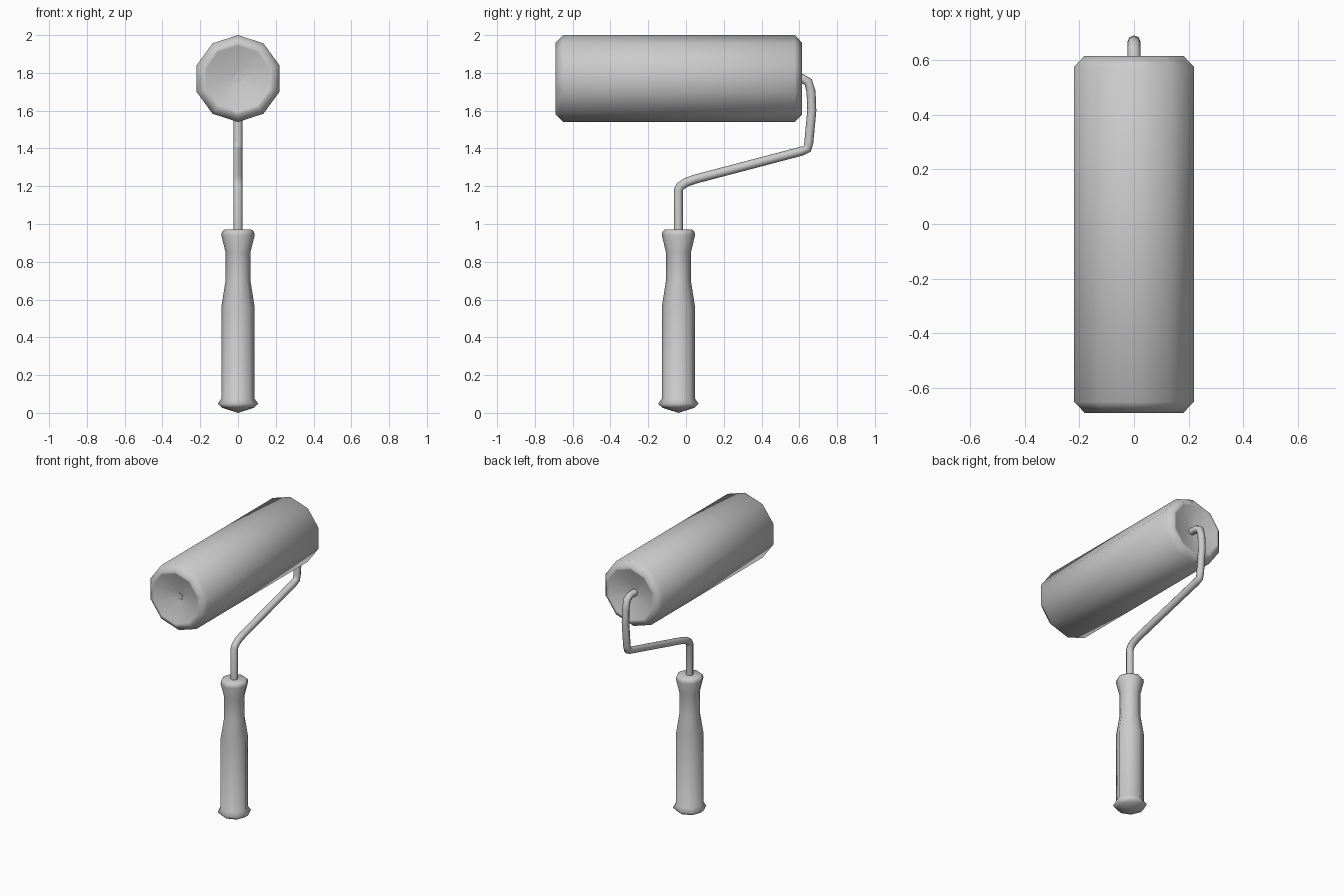
import bpy, bmesh
from math import sin, cos, pi

if "Cube" in bpy.data.objects:
    bpy.data.objects.remove(bpy.data.objects["Cube"])


def lathe(name, profile, sides, axis, centre):
    """Revolve (radius, position) points round a z or y axis; radius 0 makes a pole."""
    bm = bmesh.new()
    rings = []
    for r, h in profile:
        ring = []
        for i in range(1 if r == 0 else sides):
            a = 2 * pi * i / sides + pi / 2
            u, v = r * cos(a), r * sin(a)
            co = (u, v, h) if axis == 'Z' else (u, h, v)
            ring.append(bm.verts.new([c + d for c, d in zip(co, centre)]))
        rings.append(ring)
    for a, b in zip(rings, rings[1:]):
        for i in range(sides):
            j = (i + 1) % sides
            quad = [a[i % len(a)], a[j % len(a)], b[j % len(b)], b[i % len(b)]]
            bm.faces.new(list(dict.fromkeys(quad)))
    bmesh.ops.recalc_face_normals(bm, faces=bm.faces)
    for f in bm.faces:
        f.smooth = True
    mesh = bpy.data.meshes.new(name)
    bm.to_mesh(mesh)
    bm.free()
    ob = bpy.data.objects.new(name, mesh)
    bpy.context.collection.objects.link(ob)
    return ob


# Roller sleeve: ten sides, chamfered rims, dished ends
lathe("roller_sleeve",
      [(0, -0.64), (0.02, -0.64), (0.175, -0.685), (0.19, -0.69), (0.23, -0.65),
       (0.23, 0.575), (0.19, 0.615), (0.175, 0.61), (0.02, 0.565), (0, 0.565)],
      10, 'Y', (0, 0, 1.77))

# Handle: flared foot, straight grip, narrow neck and collar
lathe("handle",
      [(0, 0.0), (0.085, 0.027), (0.107, 0.048), (0.088, 0.075), (0.088, 0.56),
       (0.066, 0.70), (0.066, 0.85), (0.088, 0.94), (0.085, 0.96), (0.072, 0.97), (0, 0.97)],
      8, 'Z', (0, -0.04, 0))

# Bent wire frame, running from the handle into the roller axle
path = [(-0.04, 0.93), (-0.04, 1.18), (-0.03, 1.20), (0.0, 1.22), (0.05, 1.238),
        (0.61, 1.385), (0.642, 1.398), (0.65, 1.43), (0.666, 1.60), (0.662, 1.70),
        (0.647, 1.752), (0.615, 1.77), (-0.645, 1.77)]
curve = bpy.data.curves.new("wire_frame", 'CURVE')
curve.dimensions = '3D'
curve.bevel_depth = 0.024
curve.bevel_resolution = 2
curve.use_fill_caps = True
spline = curve.splines.new('POLY')
spline.points.add(len(path) - 1)
for p, (y, z) in zip(spline.points, path):
    p.co = (0, y, z, 1)
spline.use_smooth = True
bpy.context.collection.objects.link(bpy.data.objects.new("wire_frame", curve))
